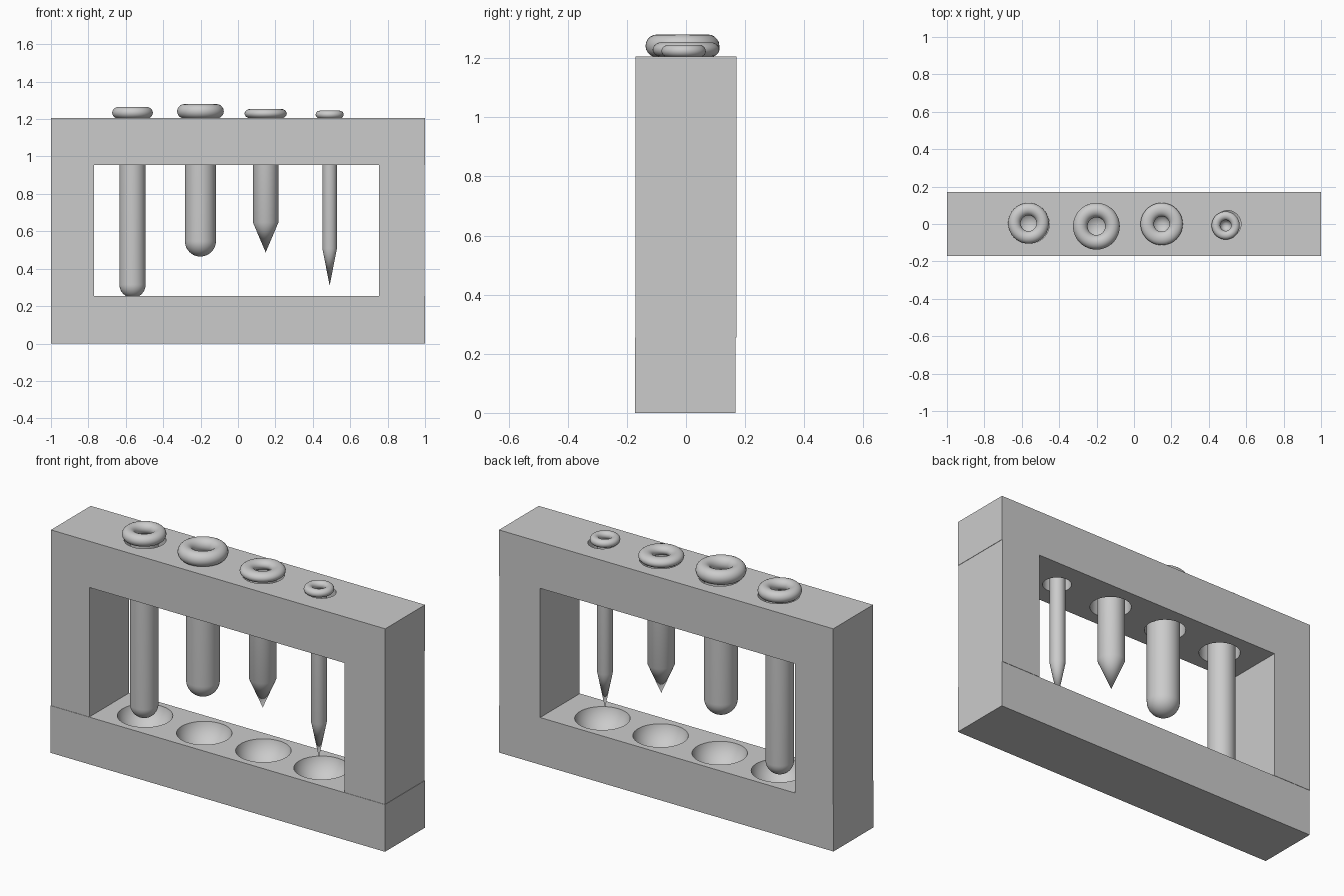
import bpy, bmesh
from math import sin, cos, pi
from mathutils import Matrix, Vector

if "Cube" in bpy.data.objects:
    bpy.data.objects.remove(bpy.data.objects["Cube"])

SEG = 48
HOLES_X = (-0.556, -0.202, 0.152, 0.50)


def make_object(name, bm, smooth=False):
    bmesh.ops.recalc_face_normals(bm, faces=bm.faces)
    mesh = bpy.data.meshes.new(name)
    bm.to_mesh(mesh)
    bm.free()
    ob = bpy.data.objects.new(name, mesh)
    bpy.context.collection.objects.link(ob)
    if smooth:
        smooth_object(ob)
    return ob


def activate(ob):
    bpy.ops.object.select_all(action='DESELECT')
    ob.select_set(True)
    bpy.context.view_layer.objects.active = ob


def smooth_object(ob):
    activate(ob)
    bpy.ops.object.shade_smooth_by_angle(angle=0.6)


def box(name, lo, hi):
    lo, hi = Vector(lo), Vector(hi)
    bm = bmesh.new()
    m = Matrix.Translation((lo + hi) / 2) @ Matrix.Diagonal((*(hi - lo), 1))
    bmesh.ops.create_cube(bm, size=1, matrix=m)
    return make_object(name, bm)


def lathe(name, profile, x, y, closed=False):
    """Spin a radius/height profile around a vertical axis at x, y."""
    bm = bmesh.new()
    vs = [bm.verts.new((x + r, y, z)) for r, z in profile]
    pairs = list(zip(vs, vs[1:])) + ([(vs[-1], vs[0])] if closed else [])
    edges = [bm.edges.new(p) for p in pairs]
    bmesh.ops.spin(bm, geom=vs + edges, cent=(x, y, 0), axis=(0, 0, 1),
                   angle=2 * pi, steps=SEG, use_duplicate=False)
    bmesh.ops.remove_doubles(bm, verts=bm.verts, dist=1e-5)
    return make_object(name, bm, True)


def carve(ob, cutter_bm):
    cutter = make_object("cutter", cutter_bm)
    cutter.hide_render = True
    mod = ob.modifiers.new("carve", 'BOOLEAN')
    mod.operation, mod.solver, mod.object = 'DIFFERENCE', 'EXACT', cutter
    activate(ob)
    bpy.ops.object.modifier_apply(modifier=mod.name)
    bpy.data.objects.remove(cutter)
    smooth_object(ob)


# rack frame
base = box("rack_base", (-1, -0.172, 0), (1, 0.168, 0.255))
box("left_post", (-1, -0.17, 0.255), (-0.77, 0.17, 0.955))
box("right_post", (0.755, -0.17, 0.255), (0.998, 0.17, 0.955))
top = box("top_bar", (-1, -0.17, 0.955), (1, 0.17, 1.205))

# round dimples in the base
bm = bmesh.new()
for x in HOLES_X:
    bmesh.ops.create_uvsphere(bm, u_segments=SEG, v_segments=24, radius=0.14,
                              matrix=Matrix.Translation((x, 0, 0.287)))
carve(base, bm)

# through holes in the top bar
bm = bmesh.new()
for x, r in zip(HOLES_X, (0.103, 0.103, 0.103, 0.072)):
    bmesh.ops.create_cone(bm, cap_ends=True, segments=SEG, radius1=r, radius2=r,
                          depth=0.5, matrix=Matrix.Translation((x, 0, 1.08)))
carve(top, bm)

# tubes: name, x, y, radius, bottom, taper start (None = round), lip outer, lip inner, lip top
TUBES = (
    ("long_round", -0.564, 0.004, 0.070, 0.245, None, 0.109, 0.042, 1.265),
    ("wide_round", -0.201, -0.012, 0.083, 0.465, None, 0.125, 0.047, 1.28),
    ("wide_pointed", 0.148, 0.0, 0.068, 0.487, 0.647, 0.113, 0.041, 1.255),
    ("thin_pointed", 0.490, -0.008, 0.039, 0.310, 0.508, 0.075, 0.029, 1.245),
)
for name, x, y, r, bottom, taper, lip_out, lip_in, lip_top in TUBES:
    lip_z, lip_h = (lip_top + 1.203) / 2, (lip_top - 1.203) / 2
    if taper is None:
        n = 12
        tip = [(r * sin(i / n * pi / 2), bottom + r - r * cos(i / n * pi / 2))
               for i in range(n + 1)]
    else:
        tip = [(0, bottom), (r, taper)]
    lathe(name + "_tube", tip + [(r, lip_z)], x, y)
    mid, half = (lip_out + lip_in) / 2, (lip_out - lip_in) / 2
    ring = [(mid + half * cos(i * pi / 10), lip_z + lip_h * sin(i * pi / 10))
            for i in range(20)]
    lathe(name + "_tube_lip", ring, x, y, closed=True)
